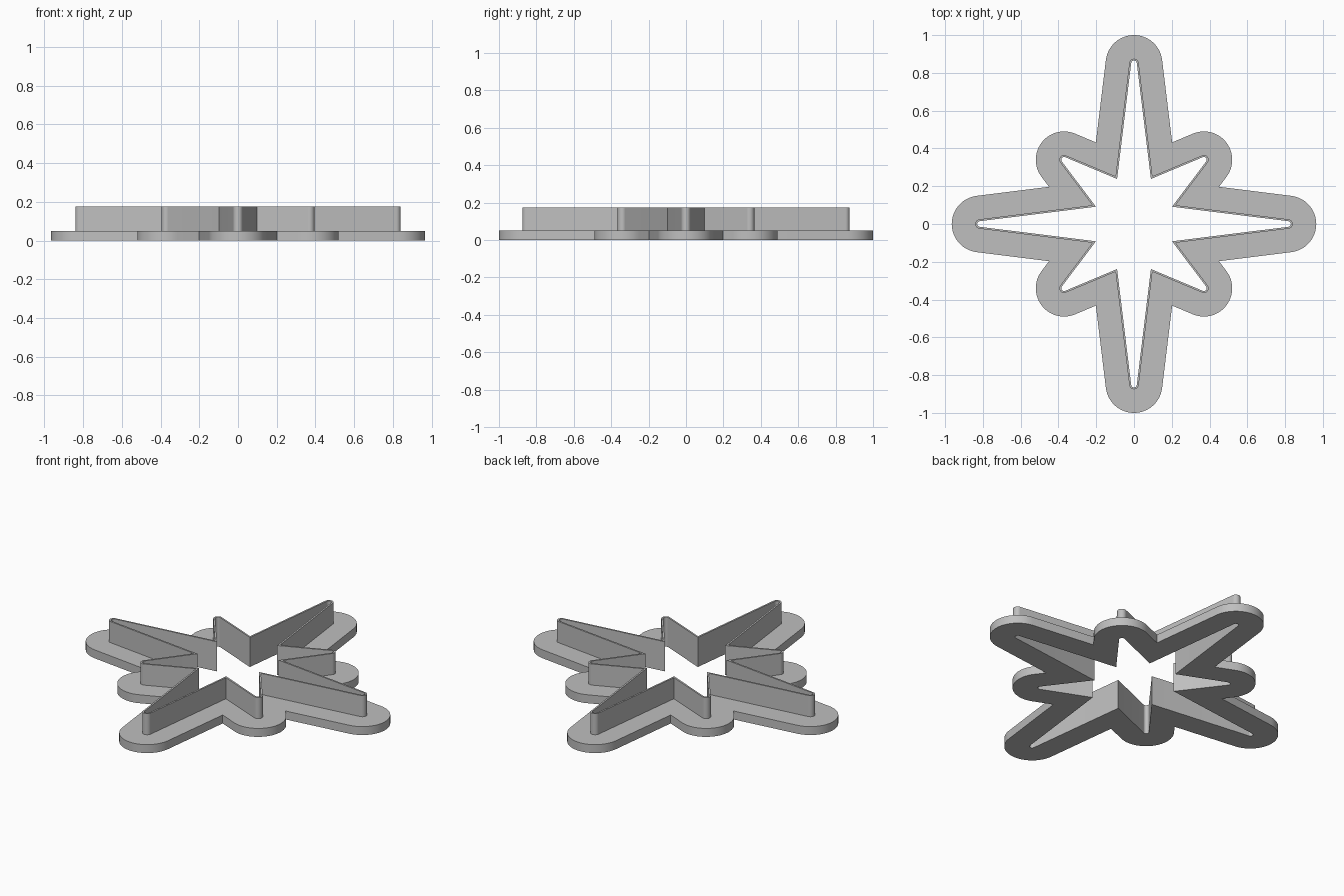
import bpy
import bmesh
import math
from mathutils import Vector

cube = bpy.data.objects.get("Cube")
if cube:
    bpy.data.objects.remove(cube, do_unlink=True)

# Offsets from the star's centre line, and heights
HOLE, WALL, FLANGE = 0.015, 0.025, 0.15
FLANGE_TOP, WALL_TOP = 0.05, 0.175
ARC_STEPS = 24

# Plain grey for the whole piece
grey = bpy.data.materials.new("plain grey")
grey.use_nodes = True
colour = (0.52, 0.52, 0.52, 1)
grey.diffuse_color = colour
grey.node_tree.nodes["Principled BSDF"].inputs["Base Color"].default_value = colour


def star_points():
    """Counter-clockwise eight-pointed star, mirrored from one quadrant."""
    inner_a, tip, inner_b = (0.174, 0.08), (0.37, 0.34), (0.077, 0.217)
    quadrant = [inner_a, tip, inner_b]
    right = [(0.815, 0)] + quadrant + [(0, 0.85)]
    left = [(-x, y) for x, y in reversed(quadrant)]
    upper = right + left
    lower = [(-x, -y) for x, y in upper]
    return [Vector(p) for p in upper + lower]


def offset_outline(points, dist):
    """Grow the star: round arcs at the tips, sharp inner corners."""
    result = []
    for i, p in enumerate(points):
        before = (p - points[i - 1]).normalized()
        after = (points[(i + 1) % len(points)] - p).normalized()
        n1 = Vector((before.y, -before.x))
        n2 = Vector((after.y, -after.x))
        turn = math.atan2(n1.x * n2.y - n1.y * n2.x, n1.dot(n2))
        if turn > 0:
            start = math.atan2(n1.y, n1.x)
            for k in range(ARC_STEPS + 1):
                a = start + turn * k / ARC_STEPS
                result.append(p + Vector((math.cos(a), math.sin(a))) * dist)
        else:
            result.append(p + (n1 + n2) * dist / (1 + n1.dot(n2)))
    return result


def loft(name, profile):
    """Sweep a profile of (offset, height) pairs around the star."""
    bm = bmesh.new()
    rings = [[bm.verts.new((p.x, p.y, z)) for p in offset_outline(STAR, d)]
             for d, z in profile]
    for a, b in zip(rings, rings[1:]):
        for i in range(len(a)):
            j = (i + 1) % len(a)
            bm.faces.new((a[i], a[j], b[j], b[i]))
    mesh = bpy.data.meshes.new(name)
    bm.to_mesh(mesh)
    bm.free()
    mesh.materials.append(grey)
    obj = bpy.data.objects.new(name, mesh)
    bpy.context.collection.objects.link(obj)
    bpy.ops.object.select_all(action="DESELECT")
    obj.select_set(True)
    bpy.context.view_layer.objects.active = obj
    bpy.ops.object.shade_smooth_by_angle(angle=math.radians(30))
    return obj


STAR = star_points()

# Wide flat base around the star opening
loft("base_flange", [(HOLE, 0), (FLANGE, 0), (FLANGE, FLANGE_TOP), (WALL, FLANGE_TOP)])

# Thin upright wall, its inner side running down to the ground
loft("cutting_wall", [(WALL, FLANGE_TOP), (WALL, WALL_TOP), (HOLE, WALL_TOP), (HOLE, 0)])
